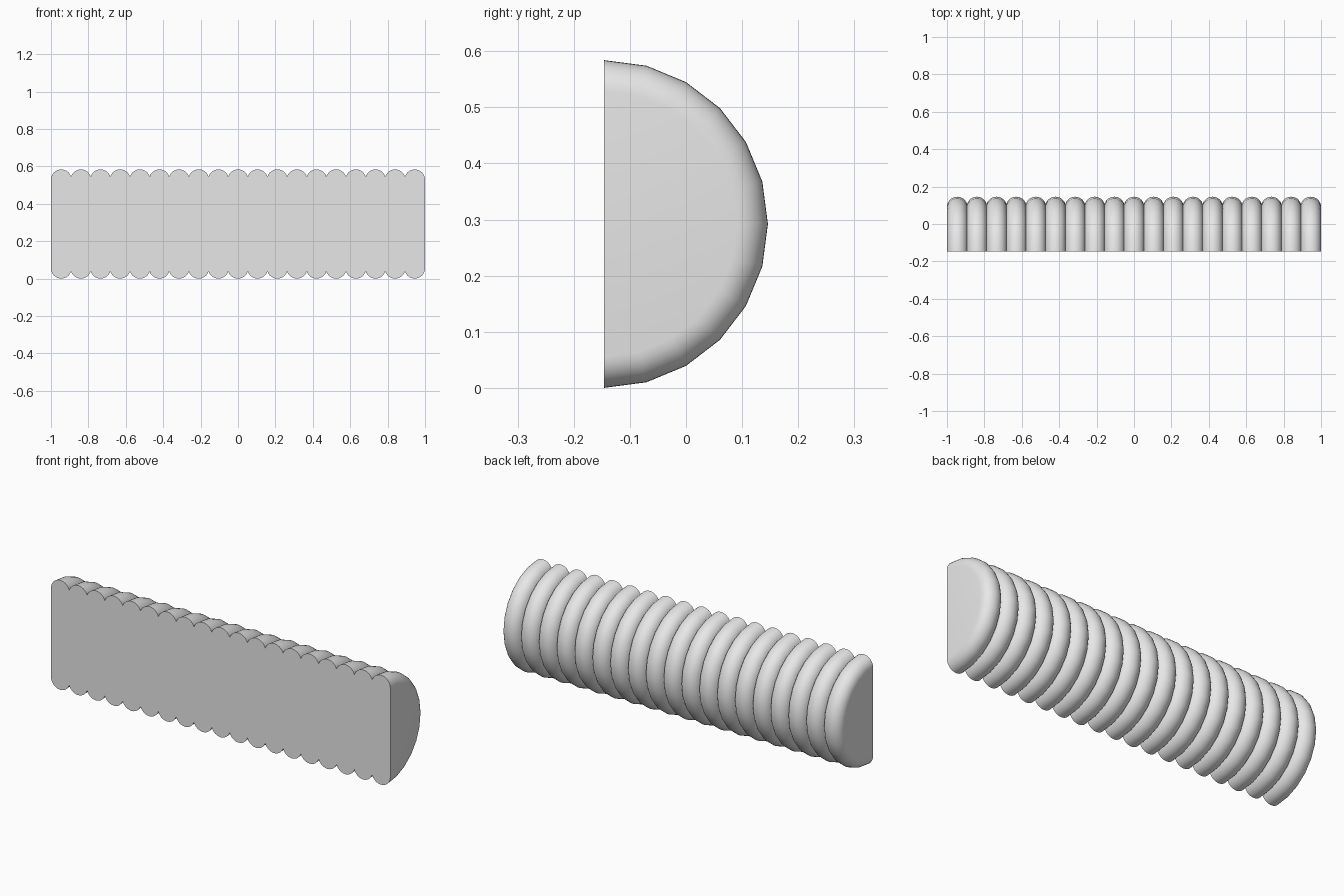
import bpy, bmesh
from math import acos, sin, cos, pi
from mathutils import Vector

old = bpy.data.objects.get("Cube")
if old:
    bpy.data.objects.remove(old, do_unlink=True)

RIBS, TUBE, OUTER, FRONT = 19, 0.055, 0.292, -0.146
PITCH = (2 - 2 * TUBE) / (RIBS - 1)
CORE = OUTER - TUBE
STEPS = 12

# Plain grey material
grey = bpy.data.materials.new("plain grey")
grey.use_nodes = True
colour = (0.8, 0.8, 0.8, 1)
grey.diffuse_color = colour
grey.node_tree.nodes["Principled BSDF"].inputs["Base Color"].default_value = colour

# Scalloped profile: round ribs side by side, with flat ends closing on the axis
valley = acos(PITCH / 2 / TUBE)
profile = [(-1, 0)]
for i in range(RIBS):
    centre = -1 + TUBE + i * PITCH
    start = pi if i == 0 else pi - valley
    end = 0 if i == RIBS - 1 else valley
    for k in range(STEPS + 1):
        a = start + (end - start) * k / STEPS
        profile.append((centre + TUBE * cos(a), CORE + TUBE * sin(a)))
profile.append((1, 0))

# Half turn of the profile around the long axis
bm = bmesh.new()
axis = Vector((0, FRONT, OUTER))
verts = [bm.verts.new((x, FRONT, OUTER + r)) for x, r in profile]
edges = [bm.edges.new(pair) for pair in zip(verts, verts[1:])]
bmesh.ops.spin(bm, geom=verts + edges, cent=axis, axis=(1, 0, 0),
               angle=-pi, steps=12, use_duplicate=False)
bmesh.ops.remove_doubles(bm, verts=bm.verts, dist=0.0001)

# Flat front closing the half round
rim = [e for e in bm.edges if e.is_boundary]
bmesh.ops.contextual_create(bm, geom=rim)
bmesh.ops.recalc_face_normals(bm, faces=bm.faces)

mesh = bpy.data.meshes.new("ribbed_half_round")
bm.to_mesh(mesh)
bm.free()
mesh.materials.append(grey)
body = bpy.data.objects.new("ribbed_half_round", mesh)
bpy.context.collection.objects.link(body)

# Smooth ribs, crisp valleys and front edge
bpy.ops.object.select_all(action="DESELECT")
body.select_set(True)
bpy.context.view_layer.objects.active = body
bpy.ops.object.shade_smooth_by_angle(angle=pi / 6)
